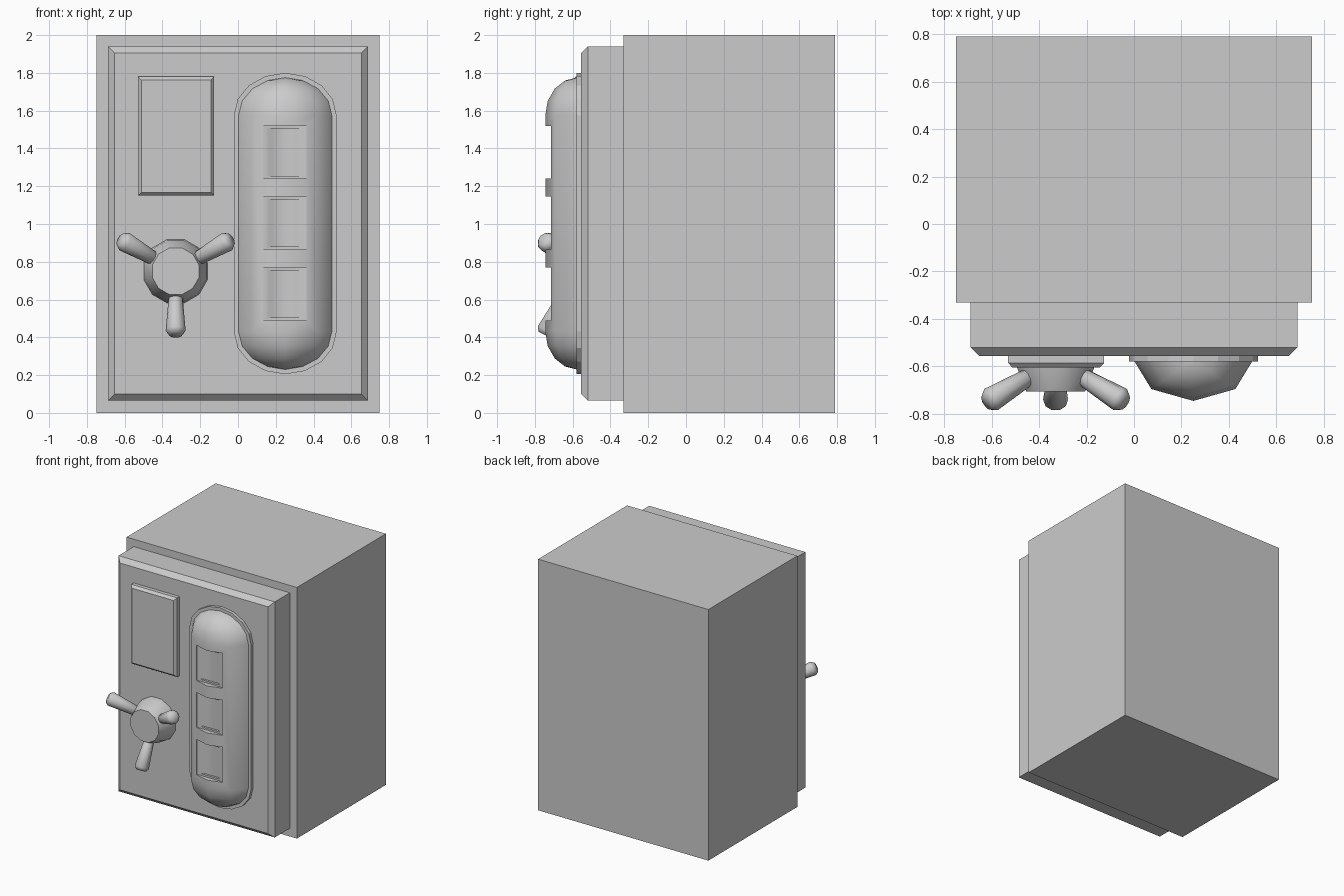
import bpy, bmesh
from math import sin, cos, pi, radians
from mathutils import Vector

cube = bpy.data.objects.get("Cube")
if cube:
    bpy.data.objects.remove(cube)

grey = bpy.data.materials.new("grey metal")
grey.use_nodes = True
grey.diffuse_color = (0.6, 0.6, 0.6, 1)
grey.node_tree.nodes["Principled BSDF"].inputs["Base Color"].default_value = (0.6, 0.6, 0.6, 1)


def loft(name, rings, smooth=None):
    """Skin a closed solid through rings of equal point count."""
    bm = bmesh.new()
    loops = [[bm.verts.new(p) for p in ring] for ring in rings]
    n = len(loops[0])
    for a, b in zip(loops, loops[1:]):
        for i in range(n):
            j = (i + 1) % n
            bm.faces.new((a[i], a[j], b[j], b[i]))
    bm.faces.new(loops[0][::-1])
    bm.faces.new(loops[-1])
    bmesh.ops.remove_doubles(bm, verts=bm.verts, dist=0.0005)
    bmesh.ops.recalc_face_normals(bm, faces=bm.faces)
    mesh = bpy.data.meshes.new(name)
    bm.to_mesh(mesh)
    bm.free()
    mesh.materials.append(grey)
    obj = bpy.data.objects.new(name, mesh)
    bpy.context.collection.objects.link(obj)
    if smooth:
        shade(obj, smooth)
    return obj


def shade(obj, angle):
    bpy.ops.object.select_all(action='DESELECT')
    obj.select_set(True)
    bpy.context.view_layer.objects.active = obj
    bpy.ops.object.shade_smooth_by_angle(angle=radians(angle))


def slab(name, cx, cz, hx, hz, layers):
    """Rectangular slab facing -y; layers are (y, inset) pairs from back to front."""
    return loft(name, [[(cx + sx * (hx - d), y, cz + sz * (hz - d))
                        for sx, sz in ((-1, -1), (1, -1), (1, 1), (-1, 1))]
                       for y, d in layers])


# Cabinet, door and name plate
slab("cabinet_body", 0, 1, 0.75, 1.0, [(0.79, 0), (-0.33, 0)])
slab("door", 0, 1.003, 0.688, 0.938, [(-0.33, 0), (-0.52, 0), (-0.555, 0.035)])
slab("door_plate", -0.328, 1.465, 0.202, 0.315, [(-0.55, 0), (-0.585, 0), (-0.605, 0.018)])

# Long rounded housing and its rim
HX, LOW, HIGH = 0.25, 0.43, 1.575
STEPS = 4


def latitudes(rz):
    """Heights and widths along the housing, bottom tip to top tip."""
    arc = [i * pi / 2 / STEPS for i in range(STEPS + 1)]
    return ([(LOW - rz * cos(a), sin(a)) for a in arc]
            + [(HIGH + rz * sin(a), cos(a)) for a in arc])


def outline(y, rx, rz):
    pts = latitudes(rz)
    return ([(HX + rx * w, y, z) for z, w in pts]
            + [(HX - rx * w, y, z) for z, w in pts[-2:0:-1]])


loft("housing_rim", [outline(-0.55, 0.272, 0.225), outline(-0.58, 0.272, 0.225)])
housing = loft("housing", [[(HX + 0.25 * max(w, 0.02) * cos(t), -0.575 - 0.17 * max(w, 0.02) * sin(t), z)
                            for t in [k * pi / 4 for k in range(5)]]
                           for z, w in latitudes(0.2)])

# Three display windows cut into the housing
for cz in (0.63, 1.005, 1.38):
    cutters = [slab("window_cutter", HX - 0.003, cz, 0.115, 0.14, [(-0.705, 0), (-0.85, 0)]),
               loft("recess_cutter", [[(HX - 0.003 + sx * w, y, cz + sz * 0.125)
                                       for sx, sz in ((-1, -1), (1, -1), (1, 1), (-1, 1))]
                                      for y, w in ((-0.688, 0.066), (-0.707, 0.086))])]
    for cutter in cutters:
        cutter.hide_render = True
        mod = housing.modifiers.new("window", 'BOOLEAN')
        mod.operation = 'DIFFERENCE'
        mod.solver = 'EXACT'
        mod.object = cutter
        bpy.ops.object.select_all(action='DESELECT')
        bpy.context.view_layer.objects.active = housing
        housing.select_set(True)
        bpy.ops.object.modifier_apply(modifier=mod.name)
        bpy.data.objects.remove(cutter)
shade(housing, 50)

# Handle hub
HUB = Vector((-0.33, 0, 0.75))
loft("handle_hub", [[HUB + Vector((r * cos(a), y, r * sin(a)))
                     for a in [(k + 0.5) * pi / 6 for k in range(12)]]
                    for r, y in ((0.175, -0.55), (0.168, -0.605), (0.128, -0.705))], 40)

# Three handle spokes leaning forward
for angle in (30, 150, 270):
    out = Vector((cos(radians(angle)), 0, sin(radians(angle))))
    start = HUB + out * 0.115 + Vector((0, -0.635, 0))
    end = HUB + out * 0.325 + Vector((0, -0.745, 0))
    axis = (end - start).normalized()
    side = axis.cross(Vector((0, 1, 0))).normalized()
    up = axis.cross(side)
    length = (end - start).length
    loft("handle_spoke", [[start + axis * d + (side * cos(a) + up * sin(a)) * r
                           for a in [k * pi / 5 for k in range(10)]]
                          for d, r in ((0, 0.025), (0.012, 0.036), (length - 0.012, 0.053),
                                       (length + 0.012, 0.036))], 60)
